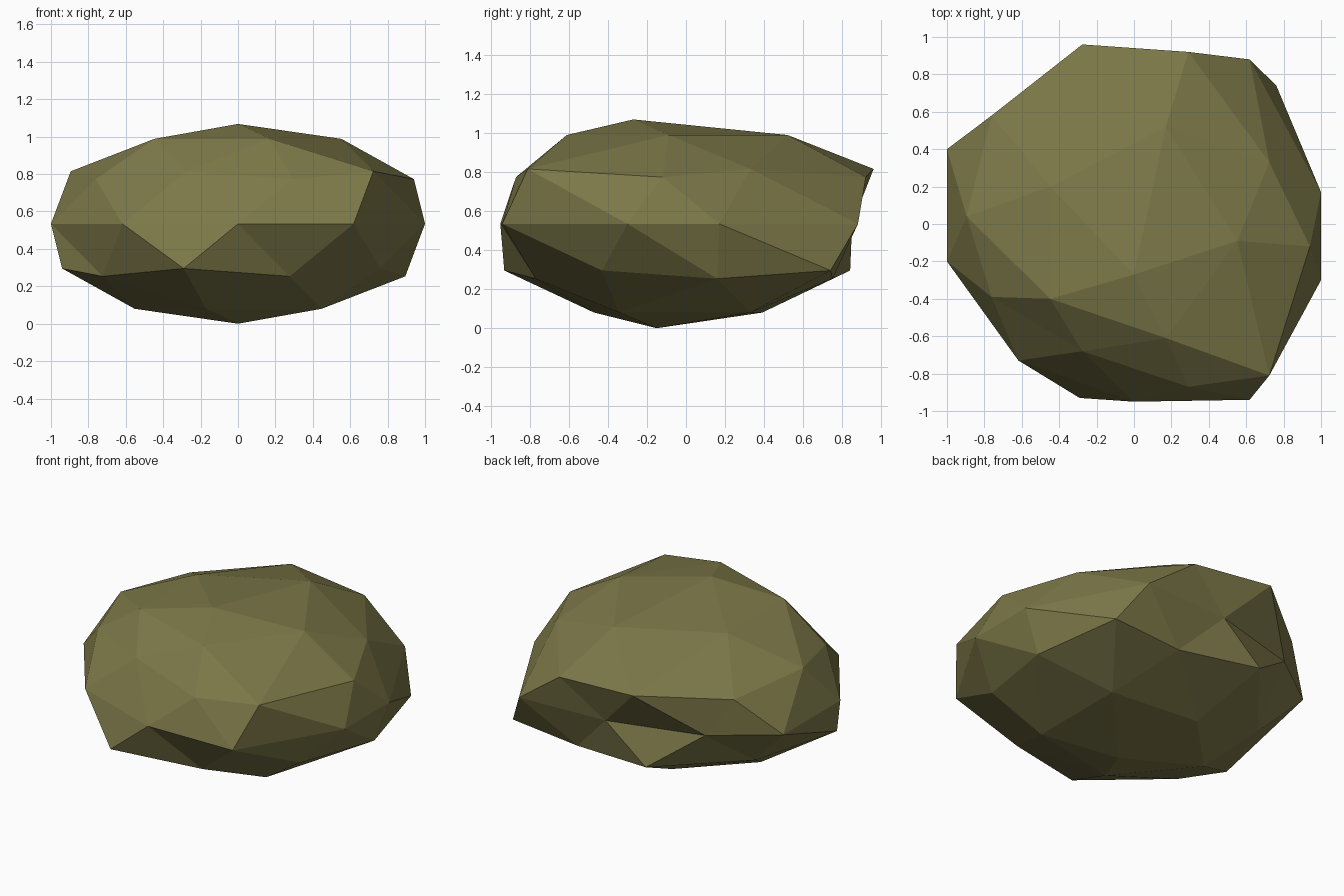
import bpy, bmesh

if "Cube" in bpy.data.objects:
    bpy.data.objects.remove(bpy.data.objects["Cube"])

# Depth (y) of each rock corner, ring by ring from bottom to top, left to right, front to back
DEPTHS = [
    -.15,
    0, -.47, .39, -.34, .33,
    -.45, .30, -.77, .75, .16,
    -.25, -.93, .84, -.43, .74,
    -.20, .40, -.73, .68, -.95, .85, -.94, .88, -.30, .17,
    -.39, .58, -.87, .92, -.12,
    .04, -.68, .96, -.81, .33,
    -.40, .20, -.61, .52, -.09,
    -.27,
]

# Rock: flattened low-poly icosphere with uneven depth
bm = bmesh.new()
bmesh.ops.create_icosphere(bm, subdivisions=2, radius=1)
ordered = sorted(bm.verts, key=lambda v: (round(v.co.z, 2), round(v.co.x, 2), v.co.y))
for v, y in zip(ordered, DEPTHS):
    v.co = (v.co.x * 1.0515, y, 0.534 + v.co.z * 0.534)
bmesh.ops.recalc_face_normals(bm, faces=bm.faces)

mesh = bpy.data.meshes.new("rock")
bm.to_mesh(mesh)
bm.free()

# Single olive stone colour, flat shaded
mat = bpy.data.materials.new("olive stone")
mat.diffuse_color = (0.205, 0.19, 0.066, 1)
mat.use_nodes = True
mat.node_tree.nodes["Principled BSDF"].inputs["Base Color"].default_value = mat.diffuse_color
mesh.materials.append(mat)
rock = bpy.data.objects.new("rock", mesh)
bpy.context.collection.objects.link(rock)
